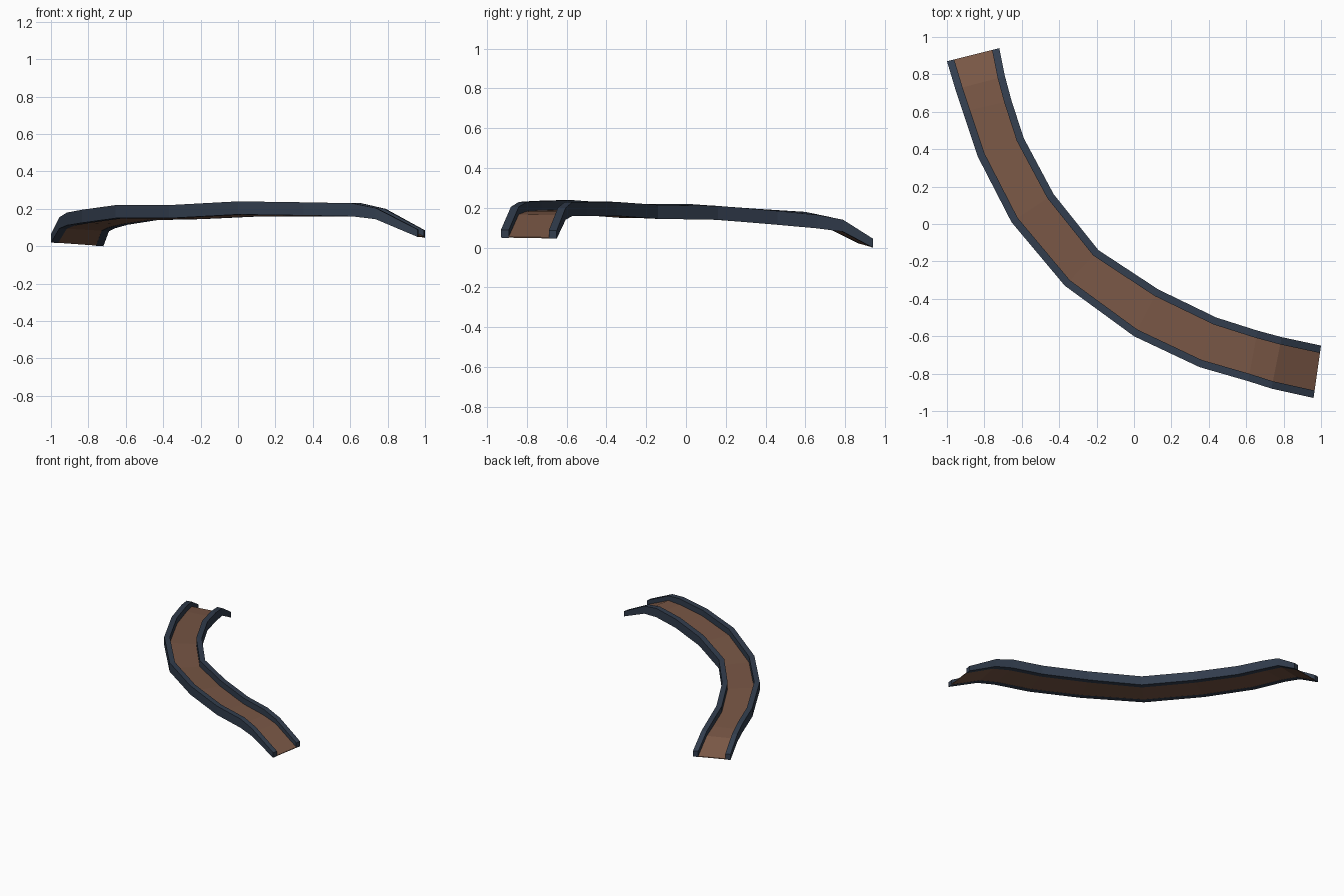
import bpy, bmesh
from mathutils import Vector

if "Cube" in bpy.data.objects:
    bpy.data.objects.remove(bpy.data.objects["Cube"])

# Stations along the curved bridge: outer x, y, top z, inner x, y, top z, side height
STATIONS = [
    (-1.00, 0.87, 0.065, -0.72, 0.94, 0.045, 0.045),
    (-0.955, 0.72, 0.155, -0.69, 0.79, 0.140, 0.06),
    (-0.915, 0.60, 0.18, -0.655, 0.66, 0.165, 0.068),
    (-0.835, 0.36, 0.195, -0.59, 0.46, 0.185, 0.07),
    (-0.655, 0.01, 0.22, -0.43, 0.16, 0.21, 0.07),
    (-0.37, -0.33, 0.22, -0.19, -0.14, 0.215, 0.07),
    (0.00, -0.60, 0.24, 0.13, -0.35, 0.23, 0.07),
    (0.35, -0.765, 0.235, 0.44, -0.50, 0.23, 0.07),
    (0.61, -0.84, 0.23, 0.66, -0.57, 0.23, 0.07),
    (0.735, -0.88, 0.205, 0.79, -0.605, 0.20, 0.06),
    (0.96, -0.93, 0.09, 1.00, -0.65, 0.085, 0.04),
]
WALL = 0.04


def material(name, color):
    m = bpy.data.materials.new(name)
    m.diffuse_color = (*color, 1)
    m.use_nodes = True
    m.node_tree.nodes["Principled BSDF"].inputs["Base Color"].default_value = m.diffuse_color
    return m


def sweep(name, rings, mat):
    """Join four-cornered rings into a closed flat-faced strip."""
    bm = bmesh.new()
    loops = [[bm.verts.new(p) for p in ring] for ring in rings]
    for a, b in zip(loops, loops[1:]):
        for i in range(4):
            j = (i + 1) % 4
            bm.faces.new((a[i], a[j], b[j], b[i]))
    bm.faces.new(loops[0])
    bm.faces.new(loops[-1])
    bmesh.ops.recalc_face_normals(bm, faces=bm.faces)
    me = bpy.data.meshes.new(name)
    bm.to_mesh(me)
    bm.free()
    me.materials.append(mat)
    bpy.context.collection.objects.link(bpy.data.objects.new(name, me))


navy = material("dark blue trim", (0.032, 0.047, 0.075))
brown = material("brown deck", (0.19, 0.095, 0.06))

outer, inner, deck = [], [], []
for k, (ox, oy, oz, ix, iy, iz, h) in enumerate(STATIONS):
    o, i = Vector((ox, oy, oz)), Vector((ix, iy, iz))
    across = (i - o).normalized() * WALL
    down = Vector((0, 0, -h))
    outer.append([o, o + across, o + across + down, o + down])
    inner.append([i, i - across, i - across + down, i + down])
    # Deck slab sits at the foot of the side walls and thins out at the ends
    t = 0.005 if k in (0, len(STATIONS) - 1) else 0.022
    a = o + across * 0.95 + down + Vector((0, 0, 0.001))
    b = i - across * 0.95 + down + Vector((0, 0, 0.001))
    lift = Vector((0, 0, t))
    deck.append([a, b, b + lift, a + lift])

sweep("outer_side_wall", outer, navy)
sweep("inner_side_wall", inner, navy)
sweep("bridge_deck", deck, brown)
